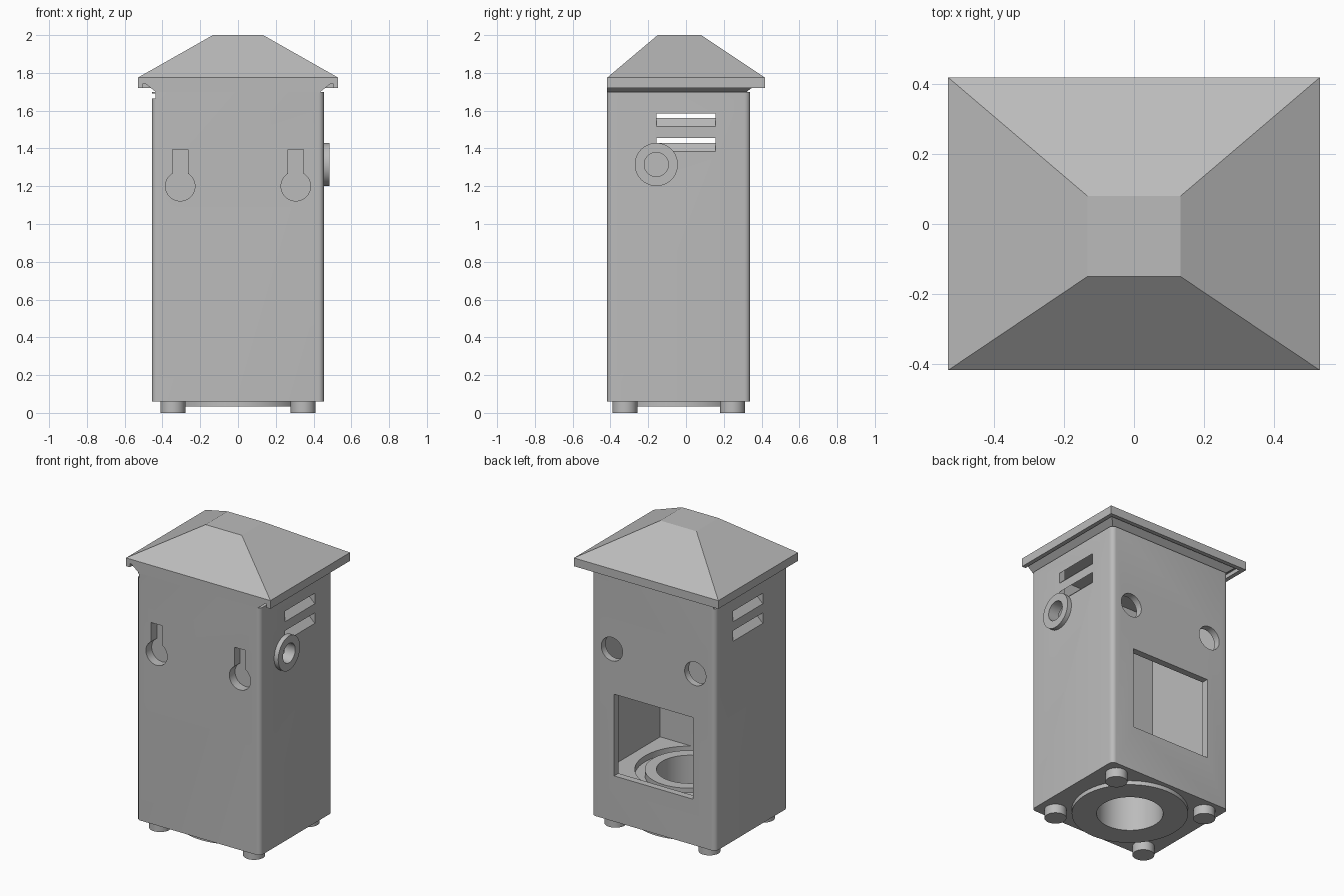
import bpy, bmesh, math
from mathutils import Matrix

old = bpy.data.objects.get("Cube")
if old:
    bpy.data.objects.remove(old, do_unlink=True)

grey = bpy.data.materials.new("plain grey")
grey.use_nodes = True
COLOUR = (0.5, 0.5, 0.5, 1)
grey.diffuse_color = COLOUR
grey.node_tree.nodes["Principled BSDF"].inputs["Base Color"].default_value = COLOUR

FRONT, BACK, SIDE = -0.417, 0.34, 0.455
MID = (FRONT + BACK) / 2


def finish(name, bm):
    bmesh.ops.recalc_face_normals(bm, faces=bm.faces)
    mesh = bpy.data.meshes.new(name)
    bm.to_mesh(mesh)
    bm.free()
    obj = bpy.data.objects.new(name, mesh)
    bpy.context.collection.objects.link(obj)
    mesh.materials.append(grey)
    return obj


def loft(name, rings):
    """Stack of rectangles (x0, x1, y0, y1, z) joined into a closed solid."""
    bm = bmesh.new()
    loops = [[bm.verts.new(p) for p in ((x0, y0, z), (x1, y0, z), (x1, y1, z), (x0, y1, z))]
             for x0, x1, y0, y1, z in rings]
    bm.faces.new(loops[0])
    bm.faces.new(loops[-1])
    for a, b in zip(loops, loops[1:]):
        for i in range(4):
            j = (i + 1) % 4
            bm.faces.new((a[i], a[j], b[j], b[i]))
    return finish(name, bm)


def box(name, x0, x1, y0, y1, z0, z1):
    return loft(name, [(x0, x1, y0, y1, z0), (x0, x1, y0, y1, z1)])


def cylinder(name, centre, radius, depth, axis="Z"):
    turn = {"X": Matrix.Rotation(math.pi / 2, 4, "Y"),
            "Y": Matrix.Rotation(math.pi / 2, 4, "X"), "Z": Matrix()}[axis]
    bm = bmesh.new()
    bmesh.ops.create_cone(bm, cap_ends=True, segments=64, radius1=radius, radius2=radius,
                          depth=depth, matrix=Matrix.Translation(centre) @ turn)
    return finish(name, bm)


def apply_boolean(target, other, operation="DIFFERENCE"):
    mod = target.modifiers.new("cut", "BOOLEAN")
    mod.operation, mod.solver, mod.object = operation, "EXACT", other
    bpy.context.view_layer.objects.active = target
    bpy.ops.object.modifier_apply(modifier=mod.name)
    bpy.data.objects.remove(other, do_unlink=True)


def smooth(obj):
    bpy.ops.object.select_all(action="DESELECT")
    obj.select_set(True)
    bpy.context.view_layer.objects.active = obj
    bpy.ops.object.shade_smooth_by_angle(angle=math.radians(30))


# Housing with rounded upright edges
housing = box("housing", -SIDE, SIDE, FRONT, BACK, 0.06, 1.70)
bm = bmesh.new()
bm.from_mesh(housing.data)
upright = [e for e in bm.edges if abs(e.verts[0].co.z - e.verts[1].co.z) > 1]
bmesh.ops.bevel(bm, geom=upright, offset=0.03, segments=6, profile=0.5, affect="EDGES")
bm.to_mesh(housing.data)
bm.free()

# Inner chamber and rear window
apply_boolean(housing, box("cut", -0.41, 0.41, -0.315, 0.295, 0.34, 1.66))
apply_boolean(housing, box("cut", -0.29, 0.29, 0.2, 0.5, 0.363, 0.905))

# Keyhole hangers in front, round access holes behind
for x in (-0.306, 0.306):
    apply_boolean(housing, cylinder("cut", (x, FRONT, 1.2), 0.078, 0.12, "Y"))
    apply_boolean(housing, box("cut", x - 0.04, x + 0.04, FRONT - 0.1, FRONT + 0.06, 1.2, 1.395))
    apply_boolean(housing, cylinder("cut", (x, BACK, 1.2), 0.078, 0.2, "Y"))

# Sloping vent slots, rising inwards through both side walls
for side in (-1, 1):
    for z in (1.385, 1.515):
        vent = box("cut", -0.06, 0.06, -0.155, 0.155, 0, 0.07)
        for v in vent.data.vertices:
            v.co.z += z - v.co.x
            v.co.x = side * (SIDE + v.co.x)
        vent.data.update()
        if side < 0:
            vent.data.flip_normals()
        apply_boolean(housing, vent)

# Floor opening with ring groove, and the narrow side groove under the eave
groove = cylinder("cut", (0, MID, 0.36), 0.33, 0.12)
apply_boolean(groove, cylinder("core", (0, MID, 0.36), 0.27, 0.3))
apply_boolean(housing, groove)
apply_boolean(housing, cylinder("cut", (0, MID, 0.2), 0.2, 0.6))
apply_boolean(housing, box("cut", -0.6, -0.438, -0.6, 0.6, 1.665, 1.69))
apply_boolean(housing, cylinder("cut", (SIDE, -0.157, 1.315), 0.064, 0.2, "X"))
smooth(housing)

# Cable ring on the side
ring = cylinder("cable_ring", (0.469, -0.157, 1.315), 0.114, 0.032, "X")
apply_boolean(ring, cylinder("cut", (0.469, -0.157, 1.315), 0.064, 0.2, "X"))
smooth(ring)

# Flange below the floor opening
flange = cylinder("base_flange", (0, MID, 0.048), 0.35, 0.03)
apply_boolean(flange, cylinder("cut", (0, MID, 0.048), 0.2, 0.2))
smooth(flange)

# Feet
for x_name, x in (("right", -0.345), ("left", 0.345)):
    for y_name, y in (("front", MID - 0.285), ("back", MID + 0.285)):
        smooth(cylinder(f"{y_name}_{x_name}_foot", (x, y, 0.0325), 0.066, 0.065))

# Hipped roof with flat top
EAVE, REAR = 0.53, 0.418
loft("roof", [(-EAVE, EAVE, FRONT, REAR, 1.745), (-EAVE, EAVE, FRONT, REAR, 1.775),
              (-0.133, 0.133, -0.15, 0.08, 2.0)])

# Sloped moulding under the roof, flush at the front
loft("eave_moulding", [(-0.43, 0.43, FRONT, 0.315, 1.695), (-0.495, 0.495, FRONT, 0.382, 1.747)])

# Drip lip along the two sides and the back
box("right_drip_lip", -EAVE, -0.502, FRONT, REAR, 1.72, 1.746)
box("left_drip_lip", 0.502, EAVE, FRONT, REAR, 1.72, 1.746)
box("back_drip_lip", -0.502, 0.502, 0.39, REAR, 1.72, 1.746)
